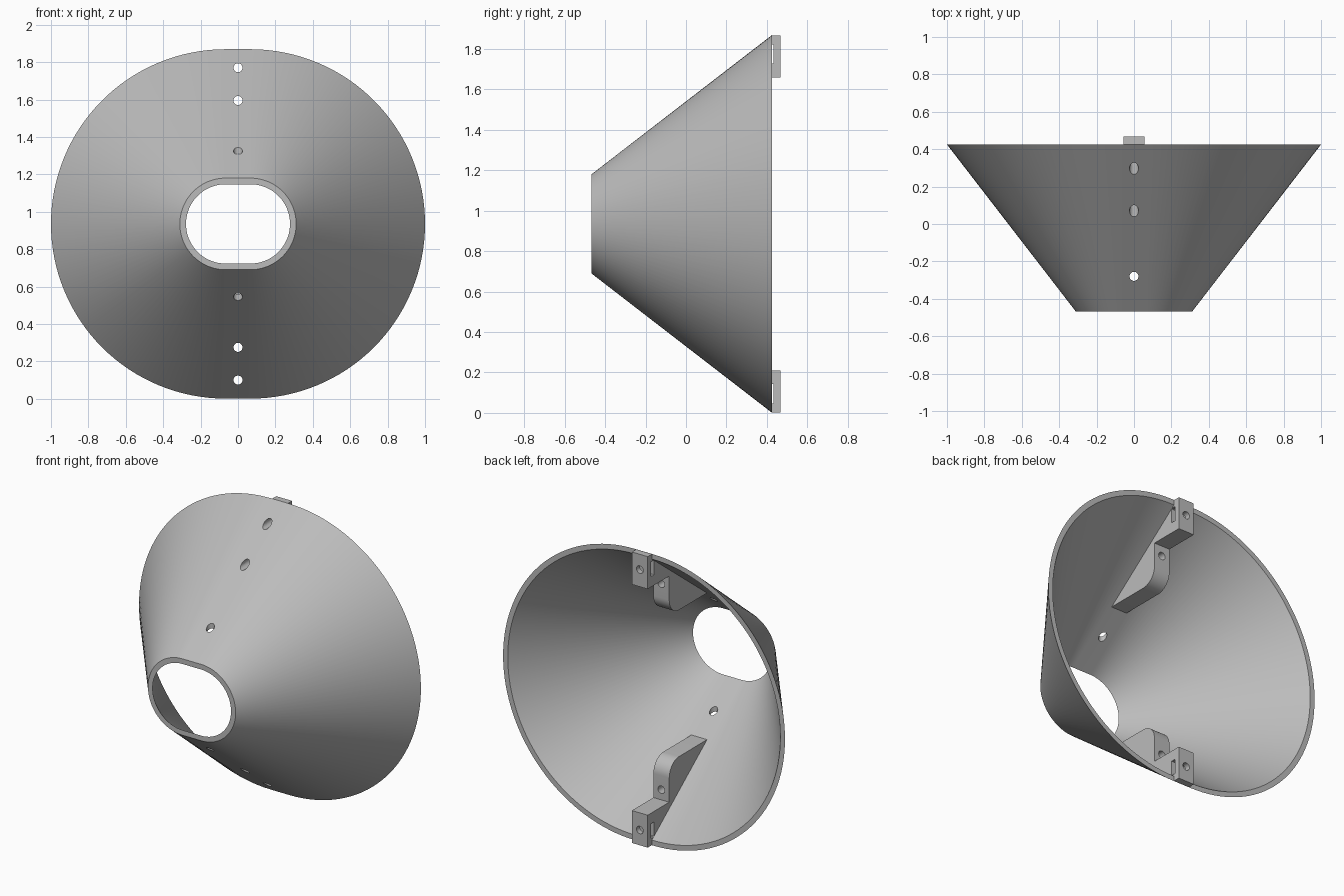
import bpy, bmesh, math
from mathutils import Matrix

cube = bpy.data.objects.get("Cube")
if cube:
    bpy.data.objects.remove(cube)

MID = 0.935          # height of the cone axis
FLAT = 0.066         # half length of the straight part of the oval
FRONT, BACK, REAR = -0.468, 0.425, 0.468
R_FRONT, R_BACK, WALL = 0.245, 0.934, 0.033
HOLE = 0.024

grey = bpy.data.materials.new("plain grey")
grey.use_nodes = True
colour = (0.50, 0.50, 0.50, 1)
grey.diffuse_color = colour
grey.node_tree.nodes["Principled BSDF"].inputs["Base Color"].default_value = colour


def make_object(name, bm):
    bmesh.ops.recalc_face_normals(bm, faces=bm.faces)
    mesh = bpy.data.meshes.new(name)
    bm.to_mesh(mesh)
    bm.free()
    mesh.materials.append(grey)
    obj = bpy.data.objects.new(name, mesh)
    bpy.context.collection.objects.link(obj)
    return obj


def oval_loop(bm, radius, y, steps=64):
    """Two half circles joined by short straight runs."""
    loop = []
    for side in (1, -1):
        for i in range(steps + 1):
            a = -math.pi / 2 + math.pi * i / steps
            loop.append(bm.verts.new((side * (FLAT + radius * math.cos(a)), y,
                                      MID + side * radius * math.sin(a))))
    return loop


def make_cone():
    bm = bmesh.new()
    loops = [oval_loop(bm, R_FRONT, FRONT), oval_loop(bm, R_BACK, BACK),
             oval_loop(bm, R_BACK - WALL, BACK), oval_loop(bm, R_FRONT - WALL, FRONT)]
    n = len(loops[0])
    for a, b in zip(loops, loops[1:] + loops[:1]):
        for i in range(n):
            j = (i + 1) % n
            bm.faces.new((a[i], a[j], b[j], b[i]))
    return make_object("cone_shell", bm)


def wall_height(y):
    """Height of the middle of the lower wall."""
    t = (y - FRONT) / (BACK - FRONT)
    return MID - (R_FRONT + t * (R_BACK - R_FRONT)) + WALL / 2


def make_bracket(name, top):
    # Stepped side profile with a rounded inner corner
    face, ledge, r = 0.25, 0.465, 0.1
    profile = [(0.424, 0.002), (REAR, 0.002), (REAR, 0.21), (face, 0.21)]
    for i in range(13):
        a = math.pi / 2 * i / 12
        profile.append((face - r + r * math.cos(a), ledge - r + r * math.sin(a)))
    tip = -0.14
    profile += [(tip, ledge), (tip, wall_height(tip)), (0.41, wall_height(0.41))]
    bm = bmesh.new()
    rings = [[bm.verts.new((x, y, 2 * MID - z if top else z)) for y, z in profile]
             for x in (-0.056, 0.056)]
    for ring in rings:
        bm.faces.new(ring)
    n = len(profile)
    for i in range(n):
        j = (i + 1) % n
        bm.faces.new((rings[0][i], rings[0][j], rings[1][j], rings[1][i]))
    return make_object(name, bm)


def make_cutters():
    bm = bmesh.new()
    along_y = Matrix.Rotation(math.pi / 2, 4, 'X')
    for side in (1, -1):
        # Bolt holes running front to back
        for offset in (0.66, 0.835):
            place = Matrix.Translation((0, 0, MID + side * offset)) @ along_y
            bmesh.ops.create_cone(bm, cap_ends=True, segments=32, radius1=HOLE,
                                  radius2=HOLE, depth=1.4, matrix=place)
        # Upright hole near the small end
        place = Matrix.Translation((0, -0.28, MID + side * 0.4))
        bmesh.ops.create_cone(bm, cap_ends=True, segments=32, radius1=HOLE,
                              radius2=HOLE, depth=0.4, matrix=place)
    return make_object("hole_cutter", bm)


def make_slot_cutter():
    bm = bmesh.new()
    for side in (1, -1):
        place = Matrix.Translation((0, 0.418, MID + side * 0.84))
        bmesh.ops.create_cube(bm, size=1,
                              matrix=place @ Matrix.Diagonal((0.3, 0.03, 0.095, 1)))
    return make_object("slot_cutter", bm)


def cut(obj, cutter):
    bpy.context.view_layer.objects.active = obj
    mod = obj.modifiers.new("cut", 'BOOLEAN')
    mod.operation, mod.solver, mod.object = 'DIFFERENCE', 'EXACT', cutter
    bpy.ops.object.modifier_apply(modifier=mod.name)


cone = make_cone()
brackets = [make_bracket("lower_bracket", False), make_bracket("upper_bracket", True)]
holes, slots = make_cutters(), make_slot_cutter()

for part in [cone] + brackets:
    cut(part, holes)
for part in brackets:
    cut(part, slots)
for cutter in (holes, slots):
    bpy.data.objects.remove(cutter)

# Smooth the curved faces and keep the rims and corners crisp
for part in [cone] + brackets:
    bpy.ops.object.select_all(action='DESELECT')
    part.select_set(True)
    bpy.context.view_layer.objects.active = part
    bpy.ops.object.shade_smooth_by_angle(angle=math.radians(30))
